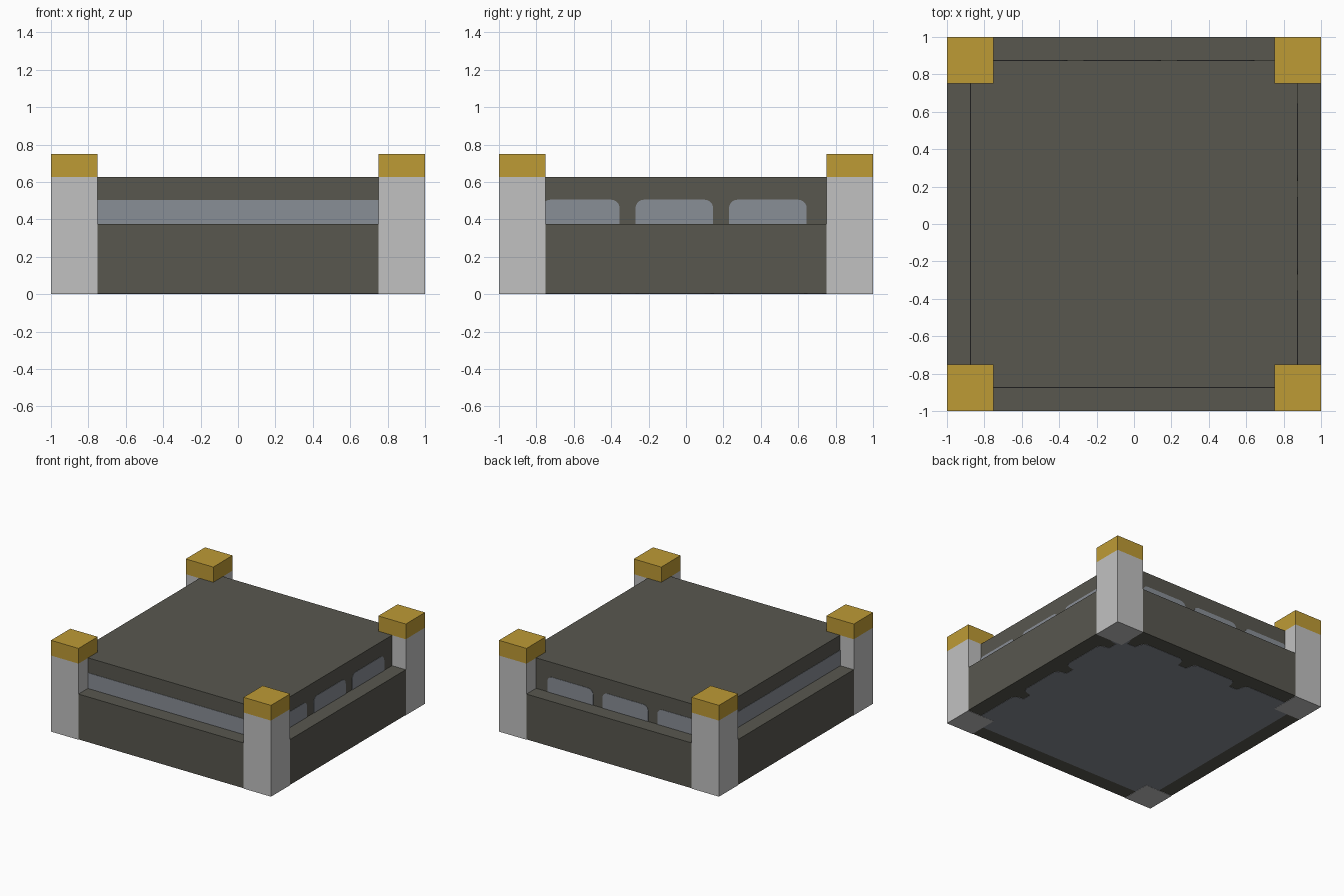
import bpy, bmesh, math
from mathutils import Matrix, Vector

cube = bpy.data.objects.get("Cube")
if cube:
    bpy.data.objects.remove(cube, do_unlink=True)


def material(name, rgb):
    """Make a flat material from 0-255 sRGB values."""
    lin = [((c / 255 + 0.055) / 1.055) ** 2.4 for c in rgb] + [1.0]
    m = bpy.data.materials.new(name)
    m.use_nodes = True
    m.diffuse_color = lin
    bsdf = m.node_tree.nodes["Principled BSDF"]
    bsdf.inputs["Base Color"].default_value = lin
    bsdf.inputs["Roughness"].default_value = 0.8
    return m


DARK = material("dark_stone", (88, 87, 79))
GREY = material("light_grey", (193, 193, 193))
GOLD = material("gold", (190, 155, 53))
GLASS = material("blue_grey_glass", (137, 142, 150))


def prism(name, outline, z0, z1, mat, matrix=Matrix()):
    """Extrude a flat outline from z0 to z1, then place it with a matrix."""
    bm = bmesh.new()
    face = bm.faces.new([bm.verts.new((x, y, z0)) for x, y in outline])
    top = bmesh.ops.extrude_face_region(bm, geom=[face])["geom"]
    bmesh.ops.translate(bm, vec=(0, 0, z1 - z0),
                        verts=[v for v in top if isinstance(v, bmesh.types.BMVert)])
    bmesh.ops.transform(bm, matrix=matrix, verts=bm.verts)
    bmesh.ops.recalc_face_normals(bm, faces=bm.faces)
    mesh = bpy.data.meshes.new(name)
    bm.to_mesh(mesh)
    bm.free()
    mesh.materials.append(mat)
    ob = bpy.data.objects.new(name, mesh)
    bpy.context.collection.objects.link(ob)
    return ob


def rect(x0, x1, y0, y1):
    return [(x0, y0), (x1, y0), (x1, y1), (x0, y1)]


def window(a, b, r=0.045):
    """Outline with a square bottom and rounded top corners."""
    pts = [(a, 0.375), (b, 0.375)]
    for cx, start in ((b - r, 0), (a + r, 90)):
        for i in range(6):
            t = math.radians(start + 18 * i)
            pts.append((cx + r * math.cos(t), 0.505 - r + r * math.sin(t)))
    return pts


# Base with notched corners that receive the posts
P, E = 0.75, 1.0
base = [(-P, -E), (P, -E), (P, -P), (E, -P), (E, P), (P, P),
        (P, E), (-P, E), (-P, P), (-E, P), (-E, -P), (-P, -P)]
prism("base", base, 0.003, 0.375, DARK)

# Raised upper block
U = 0.875
prism("upper_block", rect(-U, U, -U, U), 0.37, 0.625, DARK)

# Corner posts with gold caps
for sx, side in ((-1, "right"), (1, "left")):
    for sy, end in ((-1, "front"), (1, "back")):
        xs, ys = sorted((sx * P, sx * E)), sorted((sy * P, sy * E))
        prism(f"{end}_{side}_post", rect(*xs, *ys), 0, 0.625, GREY)
        prism(f"{end}_{side}_cap", rect(*xs, *ys), 0.625, 0.75, GOLD)


# Glass on the walls of the upper block
def wall(u, n):
    """Matrix taking (along, up, out) to a wall with direction u and normal n."""
    u, n = Vector(u), Vector(n)
    m = Matrix((u, Vector((0, 0, 1)), n)).transposed().to_4x4()
    return Matrix.Translation(n * U) @ m


for name, u, n in (("front", (1, 0, 0), (0, -1, 0)), ("right", (0, 1, 0), (-1, 0, 0))):
    prism(f"{name}_glass_strip", rect(-0.8, 0.8, 0.375, 0.503), -0.002, 0.003,
          GLASS, wall(u, n))

for name, u, n in (("left", (0, 1, 0), (1, 0, 0)), ("back", (1, 0, 0), (0, 1, 0))):
    for i, start in enumerate((-0.77, -0.27, 0.23)):
        prism(f"{name}_window_{i + 1}", window(start, start + 0.415), -0.002, 0.003,
              GLASS, wall(u, n))

# Underside panel, notched along the left and back edges
edge = []
for g in (-0.31, 0.19, 0.69):
    edge += [(g - 0.09, U), (g - 0.06, U - 0.015), (g - 0.045, U - 0.05), (g - 0.04, 0.79),
             (g + 0.04, 0.79), (g + 0.045, U - 0.05), (g + 0.06, U - 0.015), (g + 0.09, U)]
panel = ([(-U, -U), (U, -U)] + [(d, t) for t, d in edge] + [(U, U)]
         + edge[::-1] + [(-U, U)])
prism("underside_panel", panel, 0.001, 0.006, GLASS)
